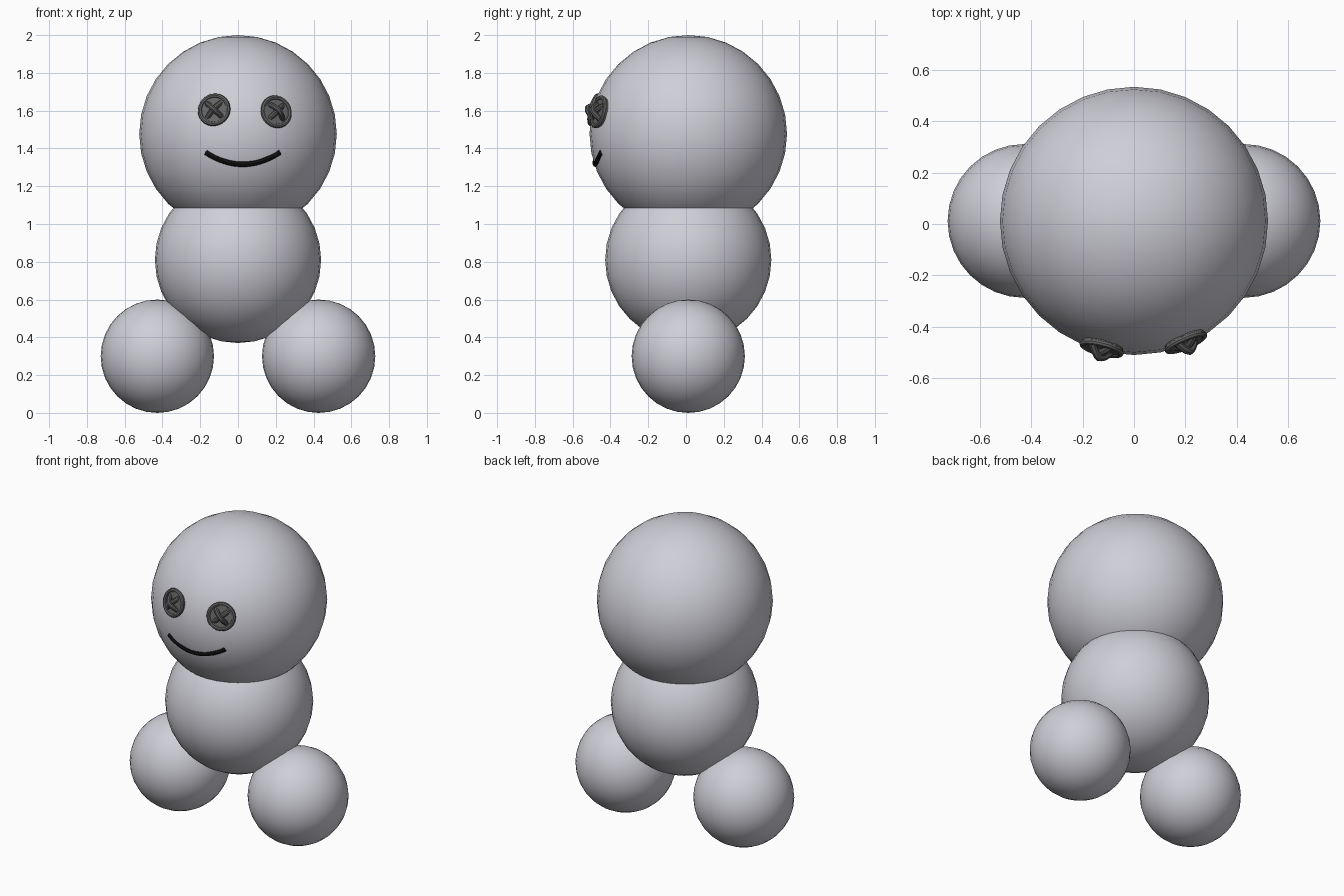
import bpy
import math
from mathutils import Vector

cube = bpy.data.objects.get("Cube")
if cube:
    bpy.data.objects.remove(cube, do_unlink=True)


def material(name, rgb):
    m = bpy.data.materials.new(name)
    m.use_nodes = True
    m.diffuse_color = (*rgb, 1)
    m.node_tree.nodes["Principled BSDF"].inputs["Base Color"].default_value = (*rgb, 1)
    return m


SNOW = material("pale grey", (0.62, 0.62, 0.68))
BUTTON = material("button grey", (0.13, 0.13, 0.13))
THREAD = material("thread grey", (0.1, 0.1, 0.1))
BLACK = material("mouth black", (0.006, 0.006, 0.006))

HEAD = Vector((0, 0.012, 1.477))
HEAD_R = 0.523


def finish(name, mat):
    ob = bpy.context.object
    ob.name = name
    ob.data.materials.append(mat)
    bpy.ops.object.shade_smooth_by_angle(angle=math.radians(40))
    return ob


def ball(name, centre, radius):
    bpy.ops.mesh.primitive_uv_sphere_add(segments=32, ring_count=16, radius=radius, location=centre)
    return finish(name, SNOW)


def tube(name, points, radius, mat):
    """Round tube through points, turned into a mesh."""
    curve = bpy.data.curves.new(name, "CURVE")
    curve.dimensions = "3D"
    curve.bevel_depth = radius
    curve.bevel_resolution = 2
    curve.use_fill_caps = True
    spline = curve.splines.new("POLY")
    spline.points.add(len(points) - 1)
    for p, co in zip(spline.points, points):
        p.co = (*co, 1)
    ob = bpy.data.objects.new(name, curve)
    bpy.context.collection.objects.link(ob)
    bpy.ops.object.select_all(action="DESELECT")
    ob.select_set(True)
    bpy.context.view_layer.objects.active = ob
    bpy.ops.object.convert(target="MESH")
    return finish(name, mat)


def on_head(x, z, lift=0):
    """Point on the front of the head."""
    r = HEAD_R + lift
    return Vector((x, HEAD.y - math.sqrt(r * r - x * x - (z - HEAD.z) ** 2), z))


# Stacked body
ball("head", HEAD, HEAD_R)
ball("body", (0, 0.012, 0.81), 0.44)
for side, sign in (("left", 1), ("right", -1)):
    ball(side + "_foot", (sign * 0.427, 0.012, 0.3), 0.3)


# Button eyes: disc, raised rim and two crossed stitches
def button_eye(side, x, z, spin):
    centre = on_head(x, z)
    turn = (centre - HEAD).to_track_quat("Z", "Y")
    euler = turn.to_euler()

    bpy.ops.mesh.primitive_cylinder_add(vertices=24, radius=0.082, depth=0.02,
                                        location=centre, rotation=euler)
    finish(side + "_button", BUTTON)
    bpy.ops.mesh.primitive_torus_add(major_segments=24, minor_segments=8, major_radius=0.077,
                                     minor_radius=0.012, location=centre + turn @ Vector((0, 0, 0.006)),
                                     rotation=euler)
    finish(side + "_button_rim", BUTTON)

    for i, height in enumerate((0.022, 0.044)):
        a = spin + i * math.pi / 2
        points = []
        for k in range(9):
            t = k / 4 - 1
            local = Vector((math.cos(a) * t * 0.054, math.sin(a) * t * 0.054,
                            height * (1 - abs(t) ** 1.6)))
            points.append(centre + turn @ local)
        tube(f"{side}_stitch_{i + 1}", points, 0.015, THREAD)


button_eye("right", -0.125, 1.603, math.radians(50))
button_eye("left", 0.2, 1.593, math.radians(40))

# Smile following the head's surface
smile = []
for k in range(17):
    t = k / 8 - 1
    smile.append(on_head(0.025 + 0.195 * t, 1.317 + 0.063 * t * t, -0.006))
tube("mouth", smile, 0.015, BLACK)
